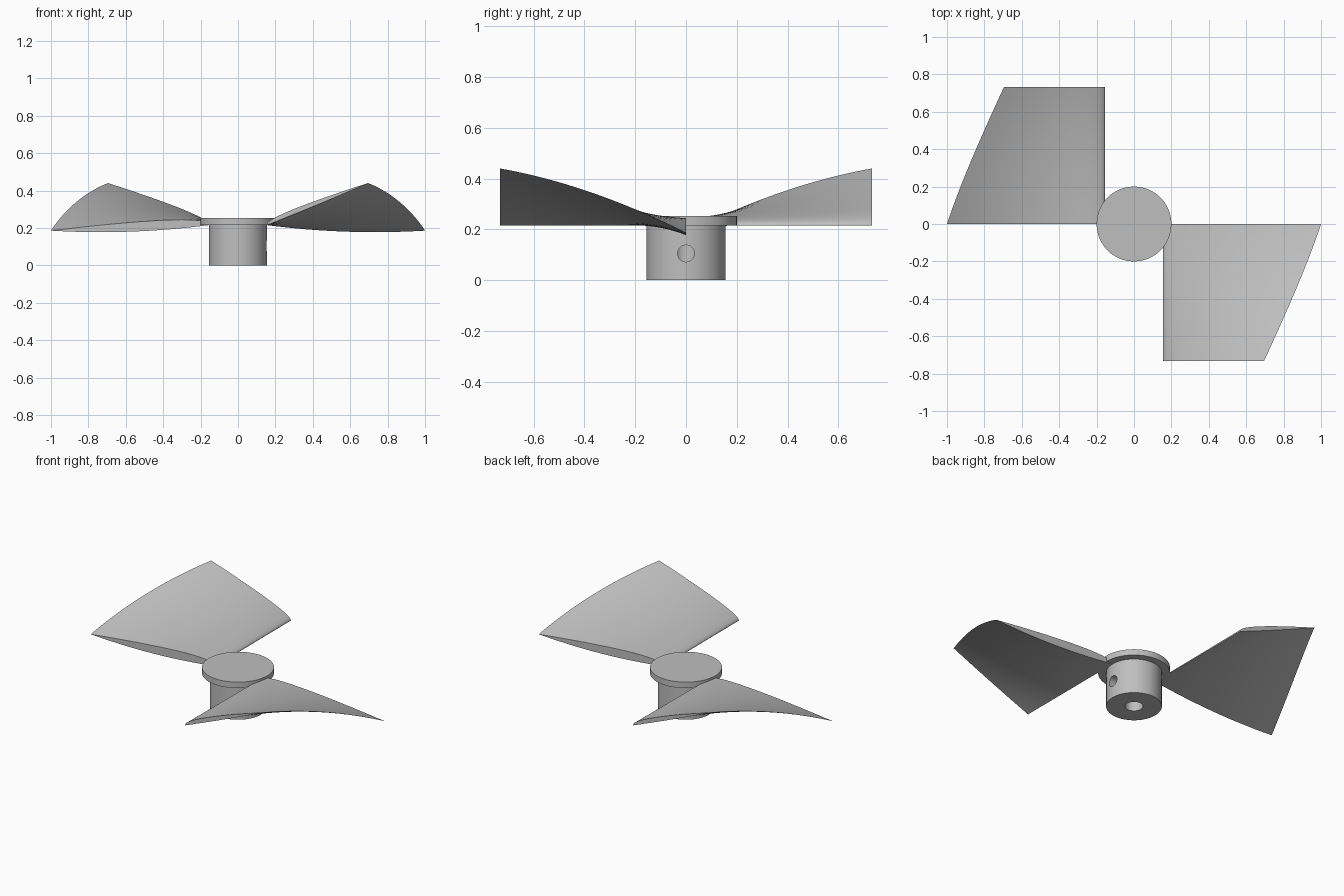
import bpy, bmesh, math

cube = bpy.data.objects.get("Cube")
if cube:
    bpy.data.objects.remove(cube, do_unlink=True)

grey = bpy.data.materials.new("light_grey")
grey.use_nodes = True
colour = (0.52, 0.52, 0.52, 1)
grey.diffuse_color = colour
grey.node_tree.nodes["Principled BSDF"].inputs["Base Color"].default_value = colour


def smooth(obj):
    bpy.ops.object.select_all(action='DESELECT')
    obj.select_set(True)
    bpy.context.view_layer.objects.active = obj
    bpy.ops.object.shade_smooth_by_angle(angle=math.radians(35))


def cylinder(name, radius, depth, location, rotation=(0, 0, 0)):
    bpy.ops.mesh.primitive_cylinder_add(vertices=64, radius=radius, depth=depth,
                                        location=location, rotation=rotation)
    obj = bpy.context.object
    obj.name = name
    obj.data.materials.append(grey)
    return obj


def drill(target, cutter):
    cutter.hide_render = True
    mod = target.modifiers.new("drill", 'BOOLEAN')
    mod.operation = 'DIFFERENCE'
    mod.solver = 'EXACT'
    mod.object = cutter
    bpy.context.view_layer.objects.active = target
    bpy.ops.object.modifier_apply(modifier=mod.name)
    bpy.data.objects.remove(cutter, do_unlink=True)


# Hub with shaft bore and side screw hole
BASE = 0.215
hub = cylinder("hub", 0.155, BASE, (0, 0, BASE / 2))
drill(hub, cylinder("bore_cutter", 0.05, 0.4, (0, 0, 0)))
drill(hub, cylinder("screw_cutter", 0.033, 0.2, (0.12, 0, 0.105), (0, math.pi / 2, 0)))
smooth(hub)

# Cap flange
smooth(cylinder("hub_cap", 0.2, 0.037, (0, 0, BASE + 0.0185)))


# Twisted aerofoil blade, lofted from the radial edge to the far edge
ROOT, SPAN, STEPS, POINTS = 0.155, 0.733, 32, 24


def section(t):
    """Closed aerofoil outline at fraction t of the span."""
    chord = 0.846 + (0.585 - 0.846) * t
    angle = math.radians(-2.0 + 24.6 * t)
    us = [(i / POINTS) ** 2 for i in range(POINTS + 1)]
    top = [(u, 0.165 * (math.sqrt(u) - u)) for u in us]
    under = [(u, -0.095 * (1 - 0.8 * t) * u * (1 - u)) for u in us[-2:0:-1]]
    for u, h in top + under:
        a, b = u * chord, h * chord
        yield (ROOT + a * math.cos(angle) - b * math.sin(angle), -SPAN * t,
               BASE + a * math.sin(angle) + b * math.cos(angle))


def blade(name, turn):
    bm = bmesh.new()
    rings = [[bm.verts.new(p) for p in section(s / STEPS)] for s in range(STEPS + 1)]
    n = len(rings[0])
    for r0, r1 in zip(rings, rings[1:]):
        for i in range(n):
            j = (i + 1) % n
            bm.faces.new((r0[i], r0[j], r1[j], r1[i]))
    bm.faces.new(rings[0])
    bm.faces.new(rings[-1][::-1])
    bmesh.ops.recalc_face_normals(bm, faces=bm.faces)
    mesh = bpy.data.meshes.new(name)
    bm.to_mesh(mesh)
    bm.free()
    mesh.materials.append(grey)
    obj = bpy.data.objects.new(name, mesh)
    obj.rotation_euler.z = turn
    bpy.context.collection.objects.link(obj)
    smooth(obj)


blade("left_blade", 0)
blade("right_blade", math.pi)
